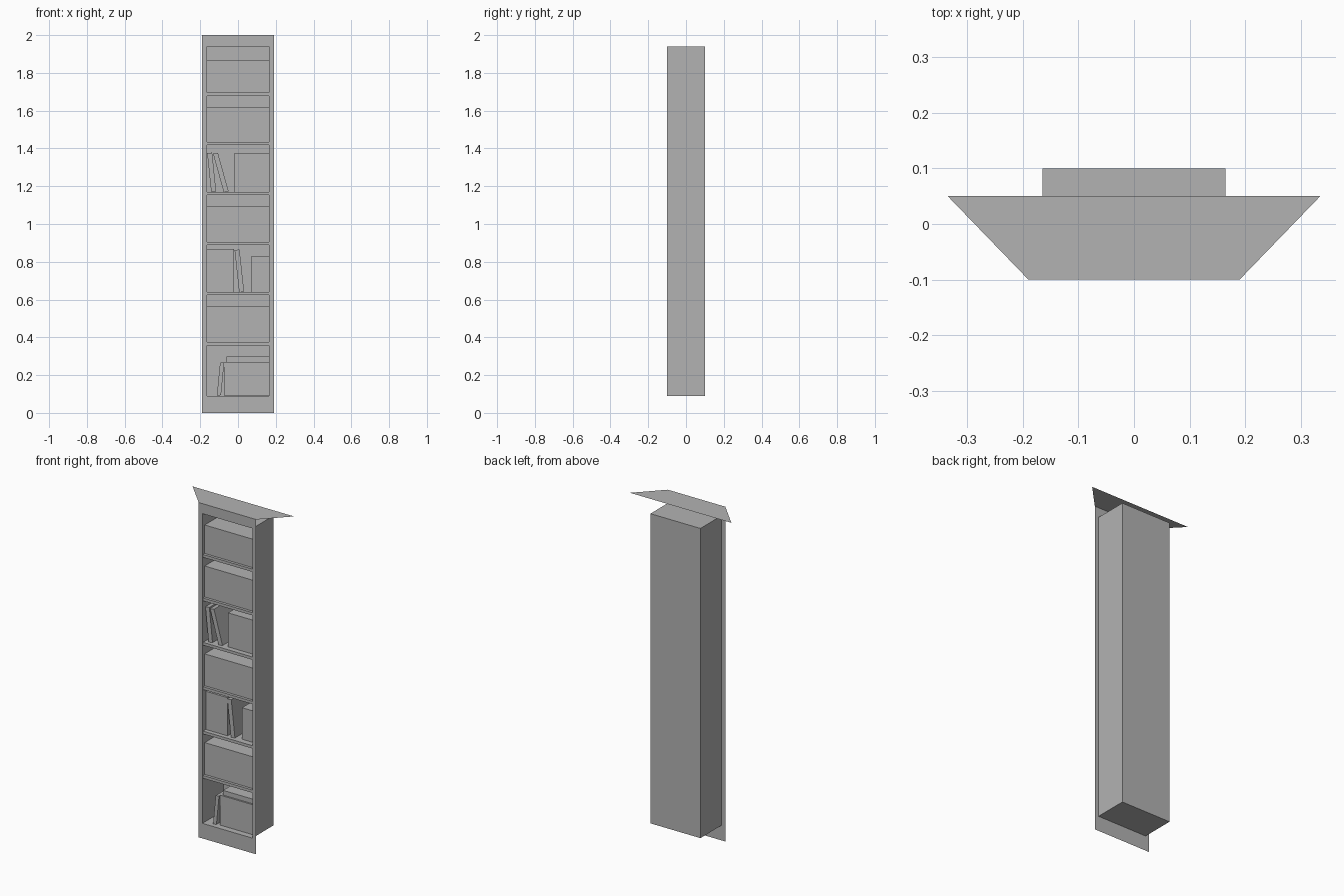
import bpy
import bmesh
from mathutils import Vector

cube = bpy.data.objects.get("Cube")
if cube:
    bpy.data.objects.remove(cube)

GREY = (0.45, 0.45, 0.45, 1)
grey = bpy.data.materials.new("plain grey")
grey.use_nodes = True
grey.diffuse_color = GREY
grey.node_tree.nodes["Principled BSDF"].inputs["Base Color"].default_value = GREY

FRONT, BACK = -0.1, 0.1
HALF, OUTER = 0.165, 0.19       # half widths of the opening and the frame
LOW, HIGH, TOP = 0.09, 1.94, 2.0
INSIDE = HALF - 0.001


def finish(name, bm):
    mesh = bpy.data.meshes.new(name)
    bm.to_mesh(mesh)
    bm.free()
    mesh.materials.append(grey)
    obj = bpy.data.objects.new(name, mesh)
    bpy.context.collection.objects.link(obj)
    return obj


def prism(name, outline, front, back):
    """Extrude an x-z outline from front to back."""
    bm = bmesh.new()
    face = bm.faces.new([bm.verts.new((x, front, z)) for x, z in outline])
    new = bmesh.ops.extrude_face_region(bm, geom=[face])["geom"]
    verts = [v for v in new if isinstance(v, bmesh.types.BMVert)]
    bmesh.ops.translate(bm, verts=verts, vec=(0, back - front, 0))
    bmesh.ops.recalc_face_normals(bm, faces=bm.faces)
    return finish(name, bm)


def block(name, x0, x1, z0, z1, front):
    return prism(name, [(x0, z0), (x1, z0), (x1, z1), (x0, z1)], front, BACK - 0.01)


def leaning_book(name, foot, head, z0, z1, width=0.026):
    return prism(name, [(foot, z0), (foot + width, z0 + 0.003),
                        (head + width, z1), (head, z1 - 0.003)], FRONT + 0.025, BACK - 0.02)


# Recessed cabinet: thin shell, open at the front
bm = bmesh.new()
bmesh.ops.create_cube(bm, size=1)
for v in bm.verts:
    v.co = Vector((v.co.x * 2 * HALF, v.co.y * (BACK - FRONT),
                   LOW if v.co.z < 0 else HIGH))
bm.normal_update()
bmesh.ops.delete(bm, geom=[f for f in bm.faces if f.normal.y < -0.5], context="FACES")
finish("cabinet_shell", bm)

# Front frame: flat sheet around the opening
bm = bmesh.new()


def ring(half, z0, z1):
    return [bm.verts.new((x, FRONT, z)) for x, z in
            ((-half, z0), (half, z0), (half, z1), (-half, z1))]


outer, inner = ring(OUTER, 0, TOP), ring(HALF, LOW, HIGH)
for i in range(4):
    j = (i + 1) % 4
    bm.faces.new((outer[i], outer[j], inner[j], inner[i]))
finish("front_frame", bm)

# Mitred sheet on top
bm = bmesh.new()
bm.faces.new([bm.verts.new((x, y, TOP)) for x, y in
              ((-OUTER, FRONT), (OUTER, FRONT), (0.335, 0.05), (-0.335, 0.05))])
finish("top_sheet", bm)

# Shelves
shelf_tops = [0.375, 0.64, 0.905, 1.17, 1.435, 1.695]
for i, z in enumerate(shelf_tops):
    block(f"shelf_{i + 1}", -INSIDE, INSIDE, z - 0.017, z, FRONT + 0.004)

# Full-width rows of books
for i, (z0, z1) in enumerate([(0.375, 0.565), (0.905, 1.095), (1.435, 1.62), (1.695, 1.865)]):
    block(f"book_row_{i + 1}", -INSIDE, INSIDE, z0, z1, FRONT + 0.02)

# Part-width book stacks
block("bottom_books", -0.073, INSIDE, LOW + 0.001, 0.27, FRONT + 0.035)
block("bottom_flat_book", -0.06, INSIDE, 0.27, 0.298, FRONT + 0.045)
block("middle_left_books", -INSIDE, -0.02, 0.64, 0.868, FRONT + 0.03)
block("middle_right_books", 0.068, INSIDE, 0.64, 0.828, FRONT + 0.04)
block("upper_books", -0.02, INSIDE, 1.17, 1.373, FRONT + 0.035)

# Single leaning books
leaning_book("bottom_leaning_book", -0.112, -0.095, LOW + 0.001, 0.268, 0.022)
leaning_book("middle_leaning_book", 0.006, -0.018, 0.64, 0.865)
leaning_book("upper_leaning_book_1", -0.142, -0.163, 1.17, 1.378)
leaning_book("upper_leaning_book_2", -0.076, -0.132, 1.17, 1.375)
